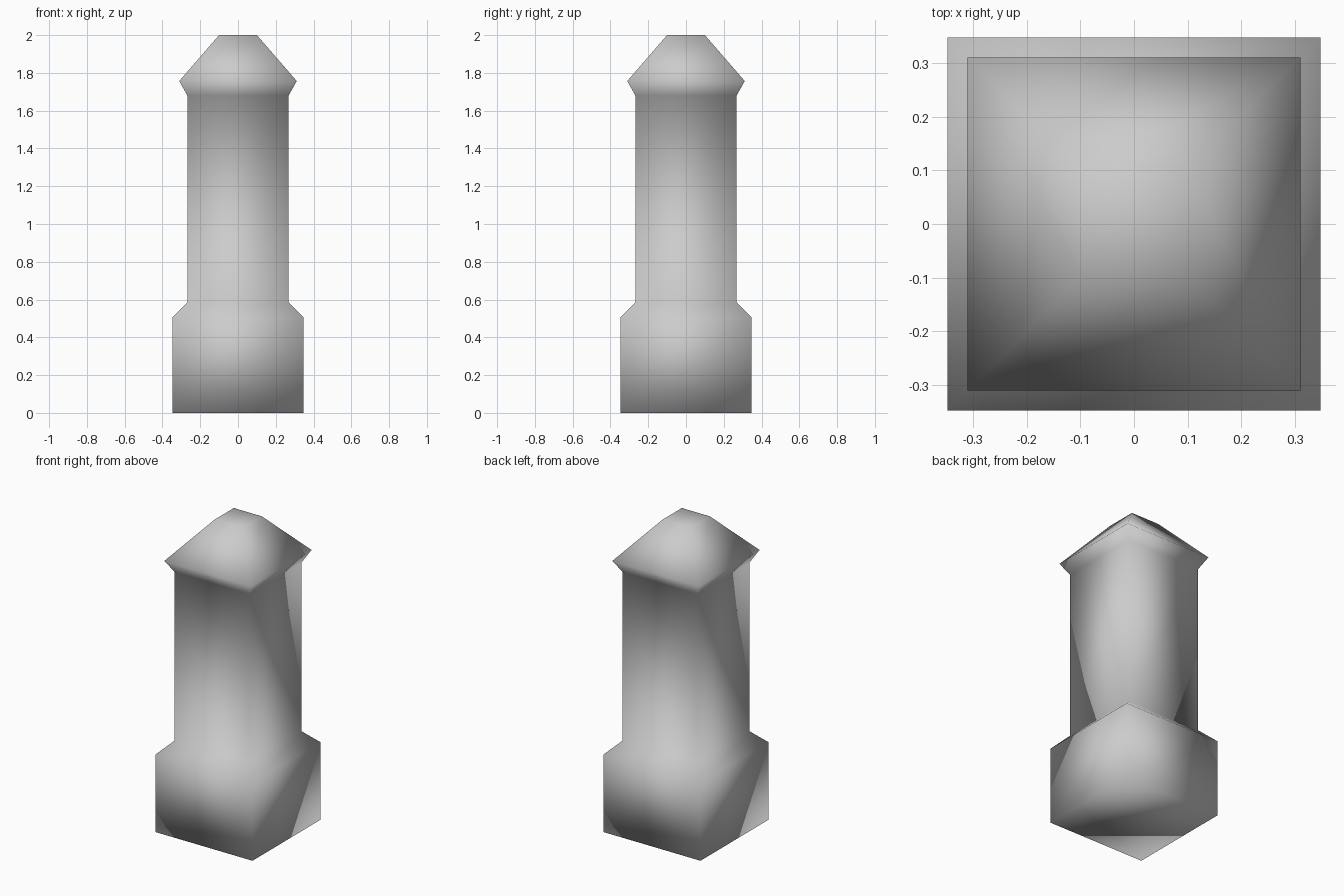
import bpy
import bmesh

cube = bpy.data.objects.get("Cube")
if cube:
    bpy.data.objects.remove(cube, do_unlink=True)

# Plain grey paint
grey = bpy.data.materials.new("light_grey")
grey.use_nodes = True
colour = (0.6, 0.6, 0.6, 1)
grey.diffuse_color = colour
grey.node_tree.nodes["Principled BSDF"].inputs["Base Color"].default_value = colour

# Half width and height: plinth, sloped shoulder, shaft, flared cap
profile = [(0.348, 0), (0.348, 0.505), (0.268, 0.585),
           (0.268, 1.68), (0.311, 1.757), (0.1, 2)]
corners = [(-1, -1), (1, -1), (1, 1), (-1, 1)]

bm = bmesh.new()
rings = [[bm.verts.new((x * w, y * w, z)) for x, y in corners] for w, z in profile]
for low, high in zip(rings, rings[1:]):
    for i in range(4):
        j = (i + 1) % 4
        bm.faces.new((low[i], low[j], high[j], high[i]))
bm.faces.new(rings[0][::-1])
bm.faces.new(rings[-1])

# One softly shaded skin over the whole square post
for face in bm.faces:
    face.smooth = True
mesh = bpy.data.meshes.new("square_post")
bm.to_mesh(mesh)
bm.free()
mesh.materials.append(grey)
post = bpy.data.objects.new("square_post", mesh)
bpy.context.collection.objects.link(post)
